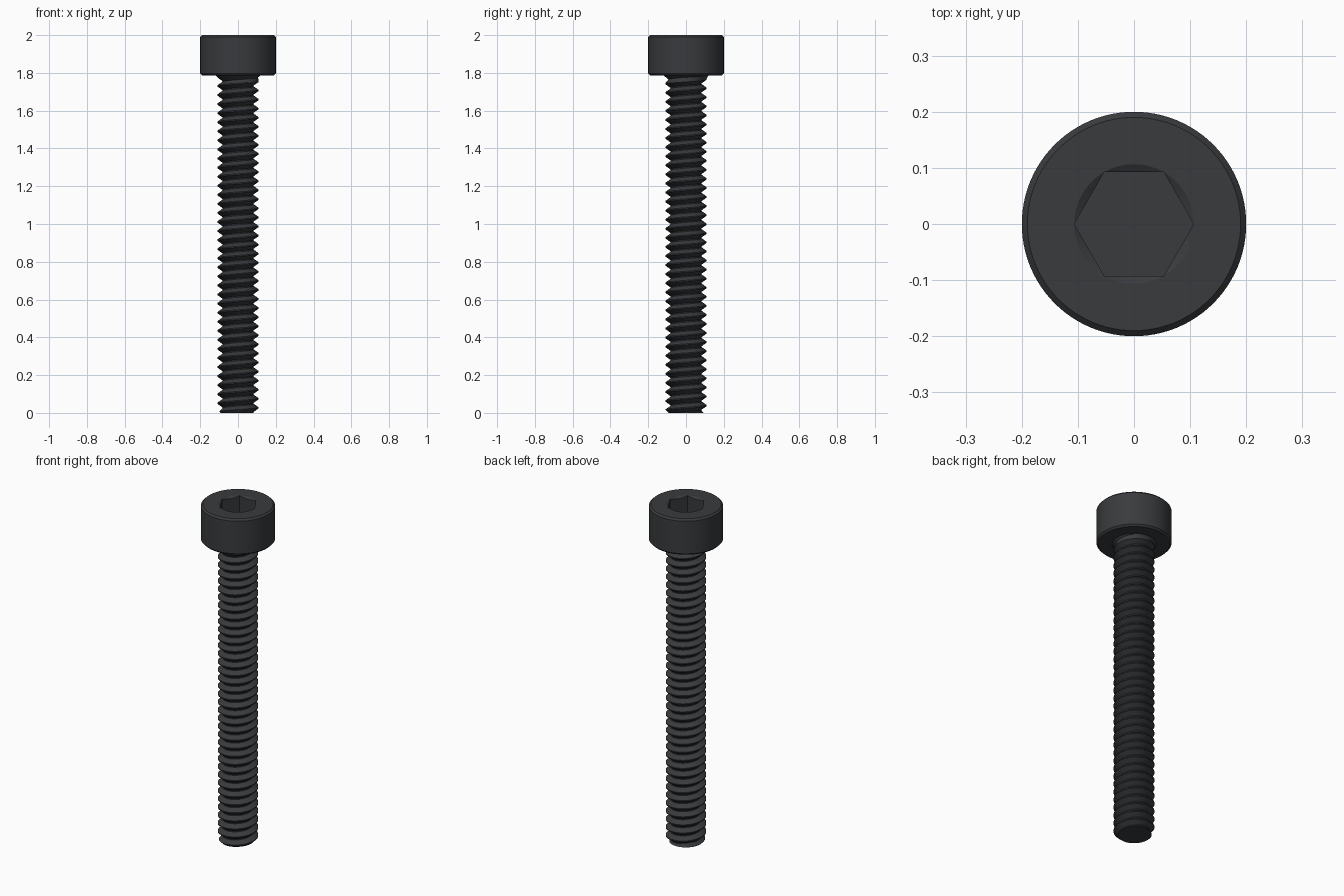
import bpy, bmesh, math

if "Cube" in bpy.data.objects:
    bpy.data.objects.remove(bpy.data.objects["Cube"])

HEAD_R, HEAD_Z0, HEAD_Z1 = 0.2, 1.786, 2.0
CREST_R, ROOT_R, PITCH = 0.109, 0.083, 0.048
HEX_R, SOCKET_DEPTH = 0.1065, 0.11
SEG = 64


def finish(name, bm, smooth=True):
    bmesh.ops.remove_doubles(bm, verts=bm.verts, dist=1e-5)
    bmesh.ops.recalc_face_normals(bm, faces=bm.faces)
    mesh = bpy.data.meshes.new(name)
    bm.to_mesh(mesh)
    bm.free()
    obj = bpy.data.objects.new(name, mesh)
    bpy.context.collection.objects.link(obj)
    if smooth:
        smooth_by_angle(obj)
    return obj


def smooth_by_angle(obj):
    bpy.ops.object.select_all(action='DESELECT')
    obj.select_set(True)
    bpy.context.view_layer.objects.active = obj
    bpy.ops.object.shade_smooth_by_angle(angle=math.radians(30))


def lathe(name, profile, sides, smooth=True):
    """Closed solid from (radius, z) rings, capped at both ends."""
    bm = bmesh.new()
    rings = [[bm.verts.new((r * math.cos(2 * math.pi * i / sides),
                            r * math.sin(2 * math.pi * i / sides), z))
              for i in range(sides)] for r, z in profile]
    for a, b in zip(rings, rings[1:]):
        for i in range(sides):
            j = (i + 1) % sides
            bm.faces.new((a[i], a[j], b[j], b[i]))
    bm.faces.new(rings[0])
    bm.faces.new(rings[-1])
    return finish(name, bm, smooth)


def cut(target, cutter):
    mod = target.modifiers.new("cut", 'BOOLEAN')
    mod.operation = 'DIFFERENCE'
    mod.solver = 'EXACT'
    mod.object = cutter
    bpy.context.view_layer.objects.active = target
    bpy.ops.object.modifier_apply(modifier=mod.name)
    bpy.data.objects.remove(cutter)


# Cylindrical head with small chamfers
c = 0.01
head = lathe("head", [(HEAD_R - c, HEAD_Z0), (HEAD_R, HEAD_Z0 + c),
                      (HEAD_R, HEAD_Z1 - c), (HEAD_R - c, HEAD_Z1)], 96, False)

# Hex socket, then its conical lead-in
cut(head, lathe("socket_cutter", [(HEX_R, HEAD_Z1 - SOCKET_DEPTH),
                                  (HEX_R, HEAD_Z1 + 0.05)], 6, False))
cut(head, lathe("lead_in_cutter", [(0.086, HEAD_Z1 - 0.012), (HEX_R, HEAD_Z1),
                                   (HEX_R, HEAD_Z1 + 0.05)], 96, False))
smooth_by_angle(head)

# Threaded shaft: one helical V profile per pitch, clipped at both ends
KNOTS = [(0.0, ROOT_R), (0.12, ROOT_R), (0.5, CREST_R), (0.62, CREST_R), (1.0, ROOT_R)]
TOP = HEAD_Z0 + 0.004


def radius(z, turn):
    f = (z / PITCH - turn) % 1.0
    for (f0, r0), (f1, r1) in zip(KNOTS, KNOTS[1:]):
        if f <= f1:
            r = r0 + (r1 - r0) * (f - f0) / (f1 - f0)
            break
    r = min(r, 0.093 + z)                            # tip chamfer
    return max(r, 0.118 - 1.2 * (HEAD_Z0 - z))       # fillet under the head


bm = bmesh.new()
columns = []
for i in range(SEG + 1):
    turn = i / SEG
    a = 2 * math.pi * turn
    col = []
    for k in range(-2, int(TOP / PITCH) + 2):
        for f, _ in KNOTS[:-1]:
            z = min(max((k + f + turn) * PITCH, 0.0), TOP)
            r = radius(z, turn)
            col.append(bm.verts.new((r * math.cos(a), r * math.sin(a), z)))
    columns.append(col)
for p, q in zip(columns, columns[1:]):
    for j in range(len(p) - 1):
        bm.faces.new((p[j], q[j], q[j + 1], p[j + 1]))
bmesh.ops.remove_doubles(bm, verts=bm.verts, dist=1e-5)
bmesh.ops.holes_fill(bm, edges=[e for e in bm.edges if e.is_boundary], sides=0)
shaft = finish("threaded_shaft", bm)

# Black finish
black = bpy.data.materials.new("black_oxide")
black.diffuse_color = (0.04, 0.043, 0.047, 1)
black.use_nodes = True
black.node_tree.nodes["Principled BSDF"].inputs["Base Color"].default_value = black.diffuse_color
for obj in (head, shaft):
    obj.data.materials.clear()
    obj.data.materials.append(black)
